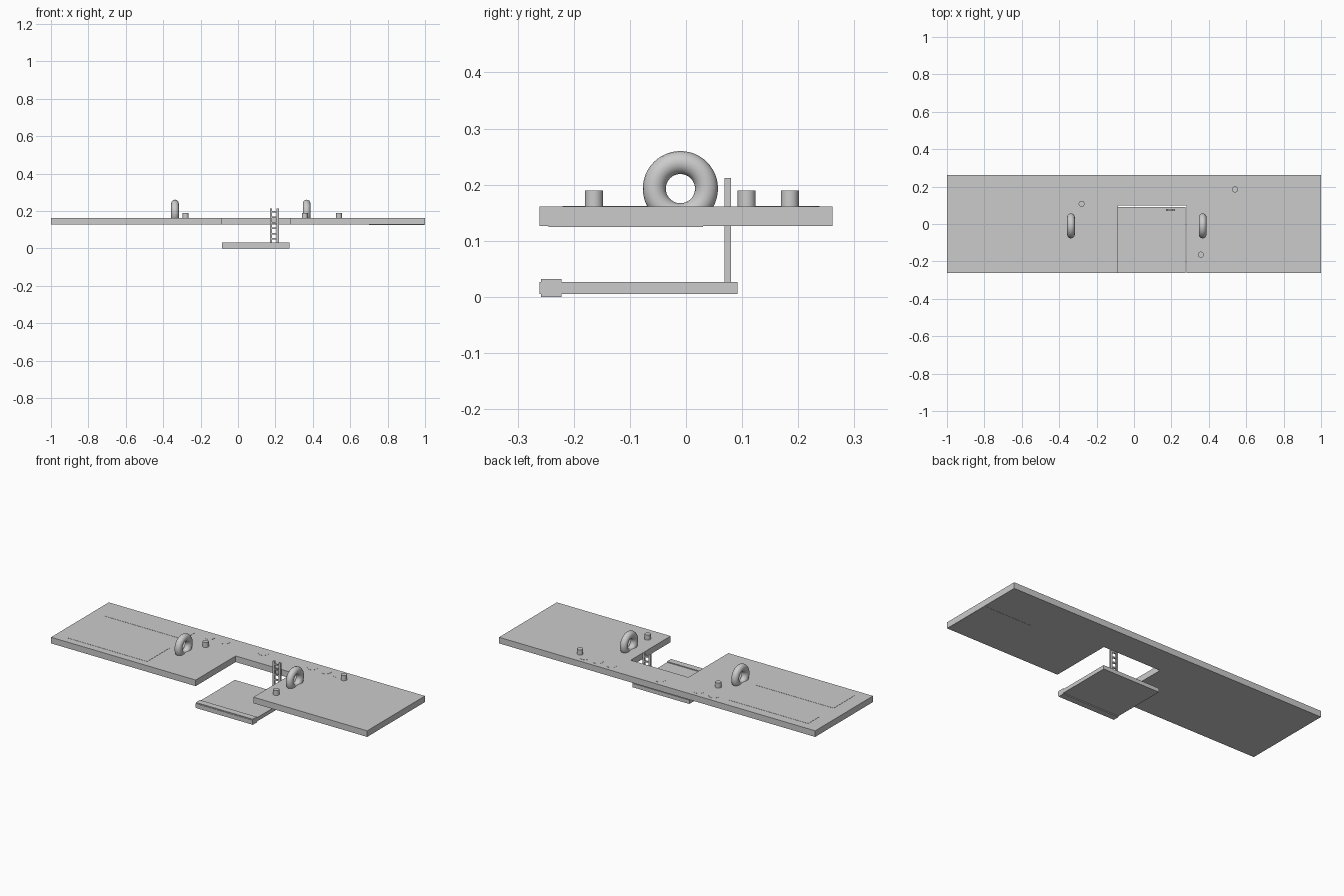
import bpy
import bmesh
import math

old = bpy.data.objects.get("Cube")
if old:
    bpy.data.objects.remove(old, do_unlink=True)

grey = bpy.data.materials.new("plain_grey")
grey.use_nodes = True
COLOUR = (0.6, 0.6, 0.6, 1)
grey.diffuse_color = COLOUR
grey.node_tree.nodes["Principled BSDF"].inputs["Base Color"].default_value = COLOUR


def finish(name, bm):
    mesh = bpy.data.meshes.new(name)
    bm.to_mesh(mesh)
    bm.free()
    mesh.materials.append(grey)
    obj = bpy.data.objects.new(name, mesh)
    bpy.context.collection.objects.link(obj)
    return obj


def smooth(obj):
    bpy.ops.object.select_all(action='DESELECT')
    obj.select_set(True)
    bpy.context.view_layer.objects.active = obj
    bpy.ops.object.shade_smooth_by_angle()


def prism(name, outline, z0, z1):
    bm = bmesh.new()
    face = bm.faces.new([bm.verts.new((x, y, z0)) for x, y in outline])
    top = bmesh.ops.extrude_face_region(bm, geom=[face])["geom"]
    verts = [v for v in top if isinstance(v, bmesh.types.BMVert)]
    bmesh.ops.translate(bm, verts=verts, vec=(0, 0, z1 - z0))
    bmesh.ops.recalc_face_normals(bm, faces=bm.faces)
    return finish(name, bm)


def box(name, x0, x1, y0, y1, z0, z1):
    return prism(name, [(x0, y0), (x1, y0), (x1, y1), (x0, y1)], z0, z1)


def cylinder(name, x, y, z0, z1, r):
    n = 32
    ring = [(x + r * math.cos(math.tau * i / n), y + r * math.sin(math.tau * i / n))
            for i in range(n)]
    smooth(prism(name, ring, z0, z1))


# Upper deck with a notch in its front edge
BOTTOM, TOP = 0.126, 0.161
L, R, BACK, W = -0.085, 0.28, 0.1, 0.261
prism("deck", [(-1, -W), (L, -W), (L, BACK), (R, BACK), (R, -W),
               (1, -W), (1, W), (-1, W)], BOTTOM, TOP)

# Thin mats and round pads lying on the deck
THIN = 0.001
box("back_mat", -0.92, -0.42, 0.11, 0.21, TOP - THIN, TOP + THIN)
box("front_mat", -0.92, -0.42, -0.22, -0.02, TOP - THIN, TOP + THIN)
box("underside_panel", 0.7, 0.998, -0.245, 0.03, BOTTOM - THIN, BOTTOM + THIN)
for x in (-0.325, -0.23, 0.015, 0.325, 0.41, 0.49):
    cylinder("round_pad", x, 0.21, TOP - THIN, TOP + THIN, 0.028)

# Mooring posts
for x, y in ((-0.28, 0.108), (0.54, 0.185), (0.357, -0.164)):
    cylinder("post", x, y, TOP - 0.01, 0.19, 0.016)

# Upright rings
for x in (-0.337, 0.367):
    bpy.ops.mesh.primitive_torus_add(
        location=(x, -0.01, 0.193), rotation=(0, math.pi / 2, 0),
        major_radius=0.0465, minor_radius=0.0205,
        major_segments=48, minor_segments=16)
    ring = bpy.context.object
    ring.name = "upright_ring"
    ring.data.materials.append(grey)
    smooth(ring)

# Lower platform with a thicker front lip
box("lower_platform", L, 0.275, -W, 0.092, 0.005, 0.027)
box("platform_lip", L, 0.275, -0.258, -0.222, 0, 0.032)

# Ladder from the platform up past the deck
for x in (0.176, 0.213):
    box("ladder_rail", x - 0.006, x + 0.006, 0.069, 0.08, 0.026, 0.212)
for i in range(6):
    z = 0.05 + 0.029 * i
    box("ladder_rung", 0.178, 0.211, 0.071, 0.078, z - 0.004, z + 0.004)
